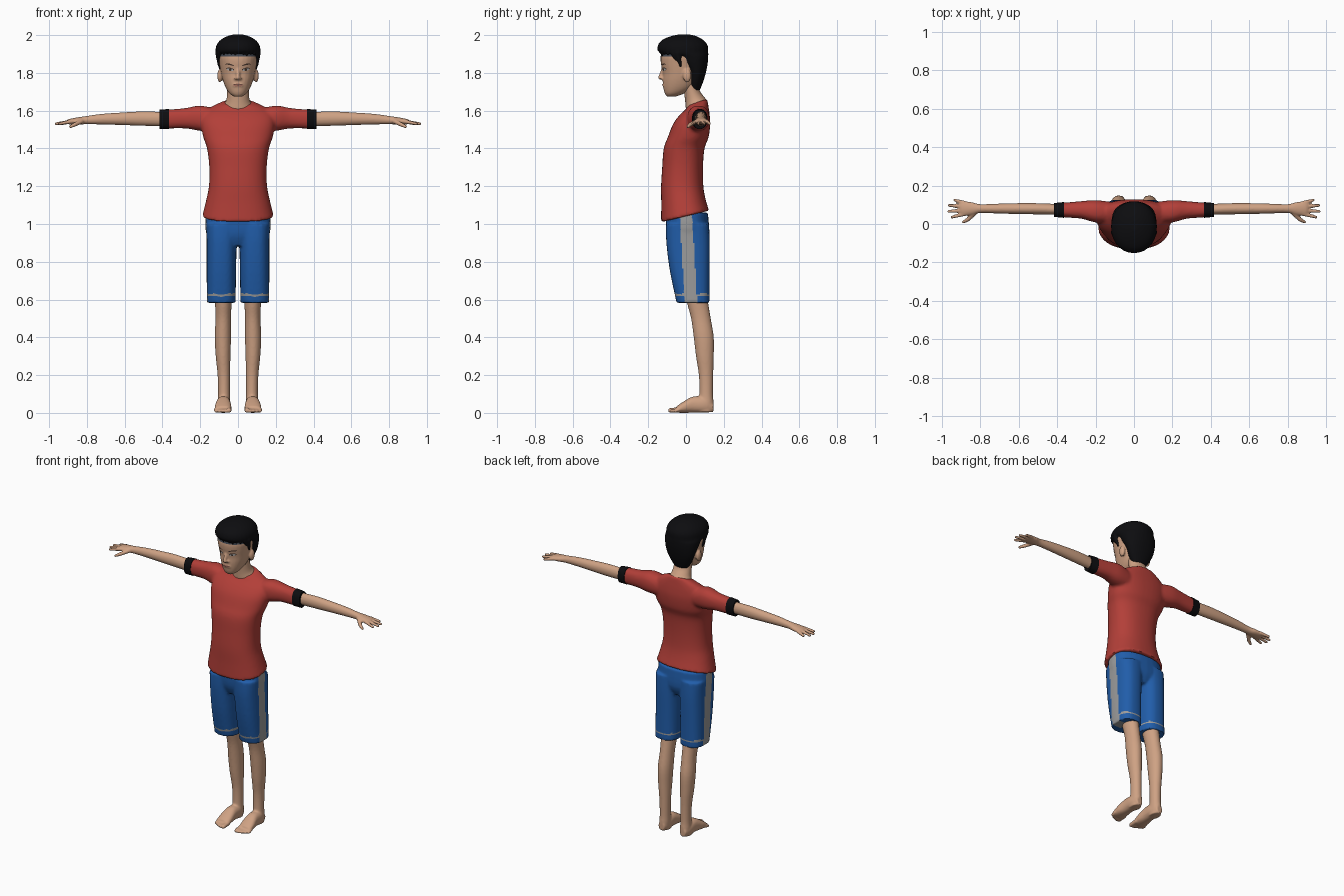
import bpy, bmesh, math
from mathutils import Vector, Matrix
from mathutils.bvhtree import BVHTree

cube = bpy.data.objects.get("Cube")
if cube:
    bpy.data.objects.remove(cube, do_unlink=True)


def material(name, rgb):
    m = bpy.data.materials.new(name)
    m.use_nodes = True
    m.diffuse_color = (*rgb, 1)
    bsdf = next(n for n in m.node_tree.nodes if n.type == 'BSDF_PRINCIPLED')
    bsdf.inputs["Base Color"].default_value = (*rgb, 1)
    return m


skin = material("skin", (0.62, 0.36, 0.23))
red = material("shirt red", (0.45, 0.05, 0.04))
blue = material("shorts blue", (0.015, 0.11, 0.4))
grey = material("stripe grey", (0.33, 0.33, 0.33))
black = material("black", (0.004, 0.004, 0.005))
slate = material("hairline slate", (0.06, 0.07, 0.09))
white = material("eye white", (0.5, 0.5, 0.5))
brown = material("brow brown", (0.06, 0.035, 0.025))
lips = material("lips", (0.36, 0.15, 0.11))


# Closed tube through rings of (position, centre a, centre b, radius a, radius b, tilt)
def loft(bm, axis, rings, n=28, steps=4, power=2.3):
    rings = [Vector(tuple(r) + (0,) * (6 - len(r))) for r in rings]
    path = []
    for i in range(len(rings) - 1):
        p0, p1 = rings[max(i - 1, 0)], rings[i]
        p2, p3 = rings[i + 1], rings[min(i + 2, len(rings) - 1)]
        for k in range(steps):
            t = k / steps
            path.append(0.5 * (2 * p1 + (p2 - p0) * t + (2 * p0 - 5 * p1 + 4 * p2 - p3) * t * t
                               + (3 * p1 - p0 - 3 * p2 + p3) * t ** 3))
    path.append(rings[-1])
    others = [i for i in range(3) if i != axis]
    loops = []
    for pos, a, b, ra, rb, tilt in path:
        loop = []
        for j in range(n):
            c, s = math.cos(math.tau * j / n), math.sin(math.tau * j / n)
            u = ra * math.copysign(abs(c) ** (2 / power), c)
            v = rb * math.copysign(abs(s) ** (2 / power), s)
            co = Vector()
            co[axis], co[others[0]], co[others[1]] = pos + tilt * v, a + u, b + v
            loop.append(bm.verts.new(co))
        loops.append(loop)
    for low, high in zip(loops, loops[1:]):
        for j in range(n):
            k = (j + 1) % n
            bm.faces.new((low[j], low[k], high[k], high[j]))
    bm.faces.new(loops[0])
    bm.faces.new(loops[-1])


# Ball with separate radii
def ball(bm, centre, radii):
    m = Matrix.Translation(centre) @ Matrix.Diagonal((*radii, 1))
    bmesh.ops.create_uvsphere(bm, u_segments=16, v_segments=10, radius=1, matrix=m)


# Round-ended tapered stick, for digits, nose and hair locks
def capsule(bm, a, b, ra, rb):
    a, b = Vector(a), Vector(b)
    turn = (b - a).to_track_quat('Z', 'Y').to_matrix().to_4x4()
    bmesh.ops.create_cone(bm, cap_ends=True, segments=12, radius1=ra, radius2=rb,
                          depth=(b - a).length, matrix=Matrix.Translation((a + b) / 2) @ turn)
    ball(bm, a, (ra,) * 3)
    ball(bm, b, (rb,) * 3)


# Turn a bmesh into an object, optionally fusing its pieces into one skin
def finish(bm, name, mats, voxel=0, smooth=4, rule=None):
    bmesh.ops.recalc_face_normals(bm, faces=bm.faces)
    mesh = bpy.data.meshes.new(name)
    bm.to_mesh(mesh)
    bm.free()
    ob = bpy.data.objects.new(name, mesh)
    bpy.context.collection.objects.link(ob)
    if voxel:
        fuse = ob.modifiers.new("fuse", 'REMESH')
        fuse.mode, fuse.voxel_size = 'VOXEL', voxel
        soften = ob.modifiers.new("soften", 'SMOOTH')
        soften.factor, soften.iterations = 0.5, smooth
        graph = bpy.context.evaluated_depsgraph_get()
        ob.data = bpy.data.meshes.new_from_object(ob.evaluated_get(graph))
        ob.modifiers.clear()
    ob.data.materials.clear()
    for m in mats:
        ob.data.materials.append(m)
    for p in ob.data.polygons:
        p.material_index = rule(p.center, p.normal) if rule else 0
    bpy.ops.object.select_all(action='DESELECT')
    ob.select_set(True)
    bpy.context.view_layer.objects.active = ob
    bpy.ops.object.shade_smooth_by_angle(angle=math.radians(50))
    return ob


# Name the +x part left and add its mirrored right twin
def twin(ob, part):
    ob.name = "left_" + part
    mesh = ob.data.copy()
    mesh.transform(Matrix.Diagonal((-1, 1, 1, 1)))
    mesh.flip_normals()
    bpy.context.collection.objects.link(bpy.data.objects.new("right_" + part, mesh))


# Shirt: body with a slanted hem, plus two sleeves
bm = bmesh.new()
loft(bm, 2, [(1.04, 0, -.005, .19, .127, .24), (1.12, 0, -.014, .17, .117, .12),
             (1.2, 0, -.02, .154, .112), (1.3, 0, -.018, .152, .108), (1.4, 0, -.01, .164, .108),
             (1.46, 0, .012, .184, .108), (1.53, 0, .03, .195, .098), (1.58, 0, .047, .185, .078),
             (1.62, 0, .06, .14, .058, .15), (1.645, 0, .06, .08, .052, .35)], n=40)
for s in (1, -1):
    loft(bm, 0, [(s * x, *r) for x, *r in (
        (.12, .06, 1.55, .055, .06), (.2, .066, 1.56, .058, .067), (.27, .073, 1.56, .046, .055),
        (.34, .073, 1.557, .04, .051), (.39, .073, 1.555, .036, .05))])
finish(bm, "shirt", [red], voxel=.009)

# Sleeve cuffs
bm = bmesh.new()
loft(bm, 0, [(.365, .073, 1.556, .041, .053), (.415, .073, 1.554, .036, .051)], steps=1)
twin(finish(bm, "cuff", [black]), "sleeve_cuff")

# Arms with palm, four fingers and a thumb
bm = bmesh.new()
loft(bm, 0, [(.36, .075, 1.555, .027, .037), (.5, .079, 1.558, .029, .038),
             (.62, .08, 1.557, .028, .033), (.72, .08, 1.555, .025, .028),
             (.8, .08, 1.55, .023, .022), (.845, .08, 1.546, .034, .019),
             (.89, .08, 1.542, .038, .015), (.905, .08, 1.54, .03, .01)], power=2)
for y, tip_x, tip_y in ((.11, .932, .124), (.09, .96, .097), (.07, .963, .066), (.052, .945, .036)):
    capsule(bm, (.88, y, 1.543), (tip_x, tip_y, 1.531), .011, .008)
capsule(bm, (.83, .056, 1.543), (.865, .022, 1.526), .013, .011)
capsule(bm, (.865, .022, 1.526), (.888, .01, 1.515), .011, .008)
twin(finish(bm, "arm", [skin], voxel=.005, smooth=3), "arm")

# Legs with bare feet and toes
bm = bmesh.new()
loft(bm, 2, [(.004, .076, .1, .03, .042), (.05, .075, .104, .033, .042), (.1, .074, .107, .031, .036),
             (.2, .075, .106, .033, .038), (.3, .079, .1, .039, .047), (.4, .08, .094, .043, .053),
             (.5, .078, .079, .041, .052), (.58, .078, .062, .044, .056), (.68, .08, .045, .05, .06)],
     power=2)
loft(bm, 1, [(.145, .076, .03, .02, .024), (.1, .076, .042, .036, .041), (.04, .077, .044, .038, .043),
             (-.01, .079, .031, .044, .031), (-.05, .08, .018, .043, .017)])
for i, y in enumerate((-.083, -.084, -.077, -.068, -.057)):
    x, r = .047 + .0175 * i, .013 if i == 0 else .0095
    capsule(bm, (x, -.035, .018), (x, y, r), r * 1.1, r)
twin(finish(bm, "leg", [skin], voxel=.006, smooth=3), "leg")


# Shorts: grey side stripe and hem line
def shorts_rule(c, n):
    side = abs(c.x) > .1 and abs(c.y - (1.03 - c.z) * .06) < .032
    return 1 if side or (.617 < c.z < .632 and abs(n.z) < .5) else 0


bm = bmesh.new()
for s in (1, -1):
    loft(bm, 2, [(z, s * x, *r) for z, x, *r in (
        (.583, .089, .037, .076, .087), (.75, .088, .02, .078, .105),
        (.9, .086, .011, .08, .115), (1.0, .08, .008, .09, .114))], power=2.6)
loft(bm, 2, [(.885, 0, .01, .1, .085), (.95, 0, .01, .168, .112), (1.06, 0, .004, .17, .112)])
finish(bm, "shorts", [blue, grey], voxel=.008, smooth=3, rule=shorts_rule)

# Neck
bm = bmesh.new()
loft(bm, 2, [(1.56, 0, .06, .09, .05), (1.625, 0, .056, .076, .056, .35), (1.66, 0, .046, .061, .05, .25),
             (1.71, 0, .03, .057, .042), (1.78, 0, .02, .06, .045)], power=2)
finish(bm, "neck", [skin])

# Head with nose and ears, dark hairline on the forehead
bm = bmesh.new()
loft(bm, 2, [(1.674, 0, -.078, .02, .022), (1.69, 0, -.062, .044, .05), (1.72, 0, -.04, .064, .08),
             (1.76, 0, -.026, .08, .097), (1.8, 0, -.02, .09, .103), (1.85, 0, -.015, .1, .118),
             (1.89, 0, -.012, .106, .122), (1.94, 0, -.01, .095, .11), (1.98, 0, -.01, .05, .06)],
     power=2.15)
capsule(bm, (0, -.121, 1.825), (0, -.136, 1.775), .008, .012)
for s in (1, -1):
    ball(bm, (s * .011, -.125, 1.77), (.009, .012, .008))
    ball(bm, (s * .096, .006, 1.785), (.014, .022, .036))
capsule(bm, (-.016, -.113, 1.735), (.016, -.113, 1.735), .012, .012)
head = finish(bm, "head", [skin, slate], voxel=.006, smooth=3,
              rule=lambda c, n: 1 if c.z > 1.885 and c.y < -.03 else 0)

# Hair cap with fringe and side locks
bm = bmesh.new()
loft(bm, 2, [(1.705, 0, .046, .045, .026), (1.75, 0, .05, .074, .04), (1.8, 0, .055, .094, .05),
             (1.85, 0, .042, .108, .073), (1.89, 0, .025, .115, .093), (1.908, 0, -.012, .119, .13),
             (1.945, 0, -.017, .115, .132), (1.975, 0, -.017, .092, .108), (1.995, 0, -.012, .055, .065),
             (2.004, 0, -.01, .02, .025)], steps=3, power=2.1)
for i in range(-4, 5):
    x = i * .02
    y = -.012 - .122 * math.sqrt(1 - (x / .118) ** 2)
    capsule(bm, (x, y + .008, 1.93), (x + .008, y + .004, 1.9 - .004 * (i % 3)), .013, .006)
for s in (1, -1):
    capsule(bm, (s * .103, -.045, 1.905), (s * .1, -.028, 1.835), .018, .007)
    capsule(bm, (s * .096, -.07, 1.905), (s * .098, -.055, 1.87), .014, .006)
finish(bm, "hair", [black], voxel=.006, smooth=3)

# Painted face features, laid on the head surface as thin plates
tree = BVHTree.FromPolygons([v.co for v in head.data.vertices],
                            [tuple(p.vertices) for p in head.data.polygons])


def plate(name, x, z, w, h, mat, lift=.002, slant=0, bend=0):
    bm = bmesh.new()

    def on_face(u, v):
        px, pz = x + w * u, z + h * v + slant * u + bend * u * u
        hit = tree.ray_cast(Vector((px, -1, pz)), Vector((0, 1, 0)))[0]
        return bm.verts.new((px, hit.y - lift, pz))

    centre = on_face(0, 0)
    angles = [math.tau * k / 16 for k in range(16)]
    inner, outer = ([on_face(r * math.cos(a), r * math.sin(a)) for a in angles] for r in (.5, 1))
    for k in range(16):
        j = (k + 1) % 16
        bm.faces.new((centre, inner[k], inner[j]))
        bm.faces.new((inner[k], outer[k], outer[j], inner[j]))
    finish(bm, name, [mat])


for s, side in ((1, "left"), (-1, "right")):
    plate(side + "_eye_line", s * .042, 1.819, .021, .0085, brown, .0015, s * .003)
    plate(side + "_eye", s * .042, 1.817, .018, .0065, white, .0025, s * .003)
    plate(side + "_iris", s * .041, 1.817, .0065, .0065, brown, .0035)
    plate(side + "_brow", s * .044, 1.845, .025, .0035, brown, .002, s * .005, -.004)
plate("mouth", 0, 1.735, .027, .008, lips, .002, 0, .002)
plate("mouth_line", 0, 1.736, .025, .0015, brown, .003, 0, .002)
